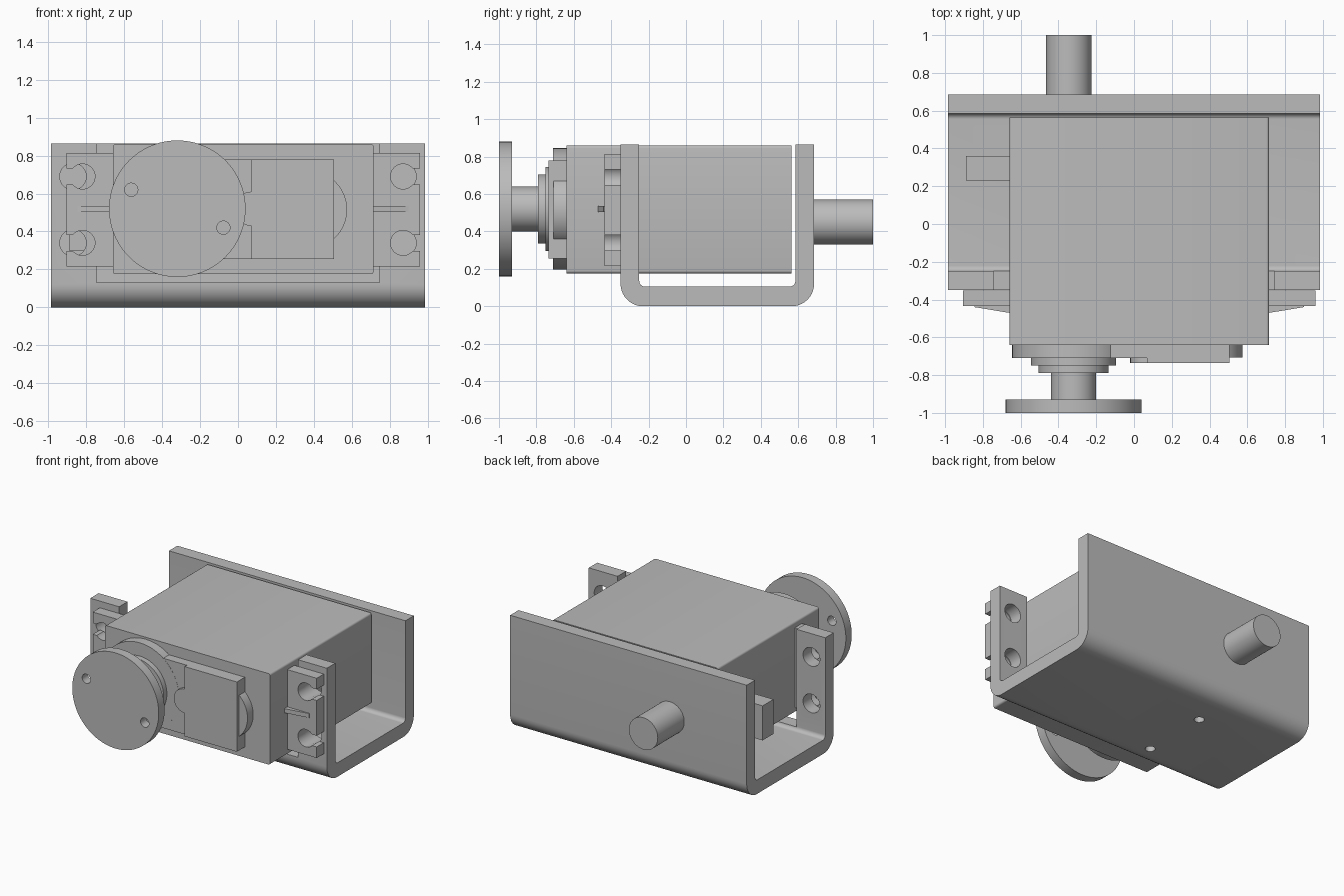
import bpy, bmesh
from math import cos, sin, pi

cube = bpy.data.objects.get("Cube")
if cube:
    bpy.data.objects.remove(cube, do_unlink=True)

grey = bpy.data.materials.new("plain_grey")
grey.use_nodes = True
grey.diffuse_color = (0.5, 0.5, 0.5, 1)
grey.node_tree.nodes["Principled BSDF"].inputs["Base Color"].default_value = (0.5, 0.5, 0.5, 1)


def arc(cx, cy, r, start, end, n=10):
    """Points along an arc, angles given in quarter turns."""
    steps = [(start + (end - start) * i / n) * pi / 2 for i in range(n + 1)]
    return [(cx + r * cos(a), cy + r * sin(a)) for a in steps]


def circle(cx, cy, r, n=64):
    return arc(cx, cy, r, 0, 4, n)[:-1]


def rect(x0, x1, y0, y1):
    return [(x0, y0), (x1, y0), (x1, y1), (x0, y1)]


def prism(name, points, axis, lo, hi):
    """Extrude a flat outline along one axis."""
    place = {"x": lambda p, d: (d, p[0], p[1]),
             "y": lambda p, d: (p[0], d, p[1]),
             "z": lambda p, d: (p[0], p[1], d)}[axis]
    bm = bmesh.new()
    near = [bm.verts.new(place(p, lo)) for p in points]
    far = [bm.verts.new(place(p, hi)) for p in points]
    bm.faces.new(near)
    bm.faces.new(far[::-1])
    for i in range(len(points)):
        j = (i + 1) % len(points)
        bm.faces.new((near[i], far[i], far[j], near[j]))
    bmesh.ops.recalc_face_normals(bm, faces=bm.faces)
    mesh = bpy.data.meshes.new(name)
    bm.to_mesh(mesh)
    bm.free()
    mesh.materials.append(grey)
    ob = bpy.data.objects.new(name, mesh)
    bpy.context.collection.objects.link(ob)
    return ob


def activate(ob):
    bpy.ops.object.select_all(action="DESELECT")
    ob.select_set(True)
    bpy.context.view_layer.objects.active = ob


def cut(ob, points, axis, lo, hi):
    """Subtract an extruded outline from a part."""
    cutter = prism("cutter", points, axis, lo, hi)
    cutter.hide_render = True
    mod = ob.modifiers.new("cut", "BOOLEAN")
    mod.operation, mod.solver, mod.object = "DIFFERENCE", "EXACT", cutter
    activate(ob)
    bpy.ops.object.modifier_apply(modifier=mod.name)
    bpy.data.objects.remove(cutter, do_unlink=True)


# U-shaped bracket, open at the front between two tabs
W, TOP = 0.985, 0.865
profile = ([(-0.35, TOP)] + arc(-0.23, 0.12, 0.12, 2, 3) + arc(0.565, 0.12, 0.12, 3, 4)
           + [(0.685, TOP), (0.585, TOP)] + arc(0.555, 0.135, 0.03, 4, 3)
           + arc(-0.22, 0.135, 0.03, 3, 2) + [(-0.25, TOP)])
bracket = prism("bracket", profile, "x", -W, W)
cut(bracket, rect(-0.745, 0.745, 0.13, 1), "y", -0.5, -0.15)
for x in (-0.87, 0.87):
    for z in (0.34, 0.69):
        cut(bracket, circle(x, z, 0.07, 32), "y", -0.5, -0.15)
for y in (-0.15, 0.37):
    cut(bracket, circle(-0.27, y, 0.035, 24), "z", -0.1, 0.2)

# Motor housing with slightly rounded long edges
r, x0, x1, z0, z1 = 0.015, -0.66, 0.715, 0.175, 0.86
housing = (arc(x1 - r, z1 - r, r, 0, 1, 4) + arc(x0 + r, z1 - r, r, 1, 2, 4)
           + arc(x0 + r, z0 + r, r, 2, 3, 4) + arc(x1 - r, z0 + r, r, 3, 4, 4))
prism("housing", housing, "y", -0.64, 0.565)
prism("cable_block", rect(-0.89, -0.65, 0.30, 0.56), "y", 0.23, 0.36)

# Raised gear cover on the front
SX, SZ = -0.32, 0.52
prism("gear_cover_round", circle(SX, SZ, 0.325), "y", -0.71, -0.63)
prism("gear_cover_base", rect(SX, 0.505, 0.255, 0.78), "y", -0.709, -0.63)
prism("gear_cover_end", circle(0.368, 0.515, 0.207), "y", -0.708, -0.63)
plate = rect(0.07, 0.505, 0.255, 0.78) + arc(0.07, 0.52, 0.09, 1, 3, 16)
prism("cover_plate", plate, "y", -0.735, -0.70)

# Stepped collar, output shaft and round horn
for name, rad, lo, hi in (("collar_large", 0.225, -0.75, -0.70),
                          ("collar_small", 0.185, -0.79, -0.74),
                          ("output_shaft", 0.12, -0.94, -0.78)):
    prism(name, circle(SX, SZ, rad), "y", lo, hi)
horn = prism("horn_disc", circle(SX, SZ, 0.36, 96), "y", -1, -0.93)
for side in (-1, 1):
    cut(horn, circle(SX + side * 0.243, SZ - side * 0.1, 0.035, 24), "y", -1.1, -0.9)

# Rear pivot pin
prism("rear_pin", circle(-0.345, 0.45, 0.12), "y", 0.67, 1)

# Mounting ears with open screw slots and a tapered rib
for side, word, inner, outer, hole in ((-1, "right", 0.65, 0.905, 0.82),
                                       (1, "left", 0.705, 0.96, 0.87)):
    a, b = sorted((side * inner, side * outer))
    ear = prism(word + "_ear", rect(a, b, 0.215, 0.815), "y", -0.435, -0.351)
    for z in (0.34, 0.69):
        cut(ear, circle(side * hole, z, 0.066, 32), "y", -0.6, -0.3)
        c, d = sorted((side * hole, side * 1.1))
        cut(ear, rect(c, d, z - 0.042, z + 0.042), "y", -0.6, -0.3)
    rib = [(side * inner, -0.42), (side * (outer - 0.06), -0.42),
           (side * (outer - 0.06), -0.44), (side * inner, -0.472)]
    prism(word + "_ear_rib", rib, "z", 0.503, 0.535)

# Smooth the round walls while keeping hard edges
for ob in list(bpy.context.collection.objects):
    if ob.type == "MESH" and grey.name in ob.data.materials:
        activate(ob)
        bpy.ops.object.shade_smooth_by_angle(angle=pi / 6)
